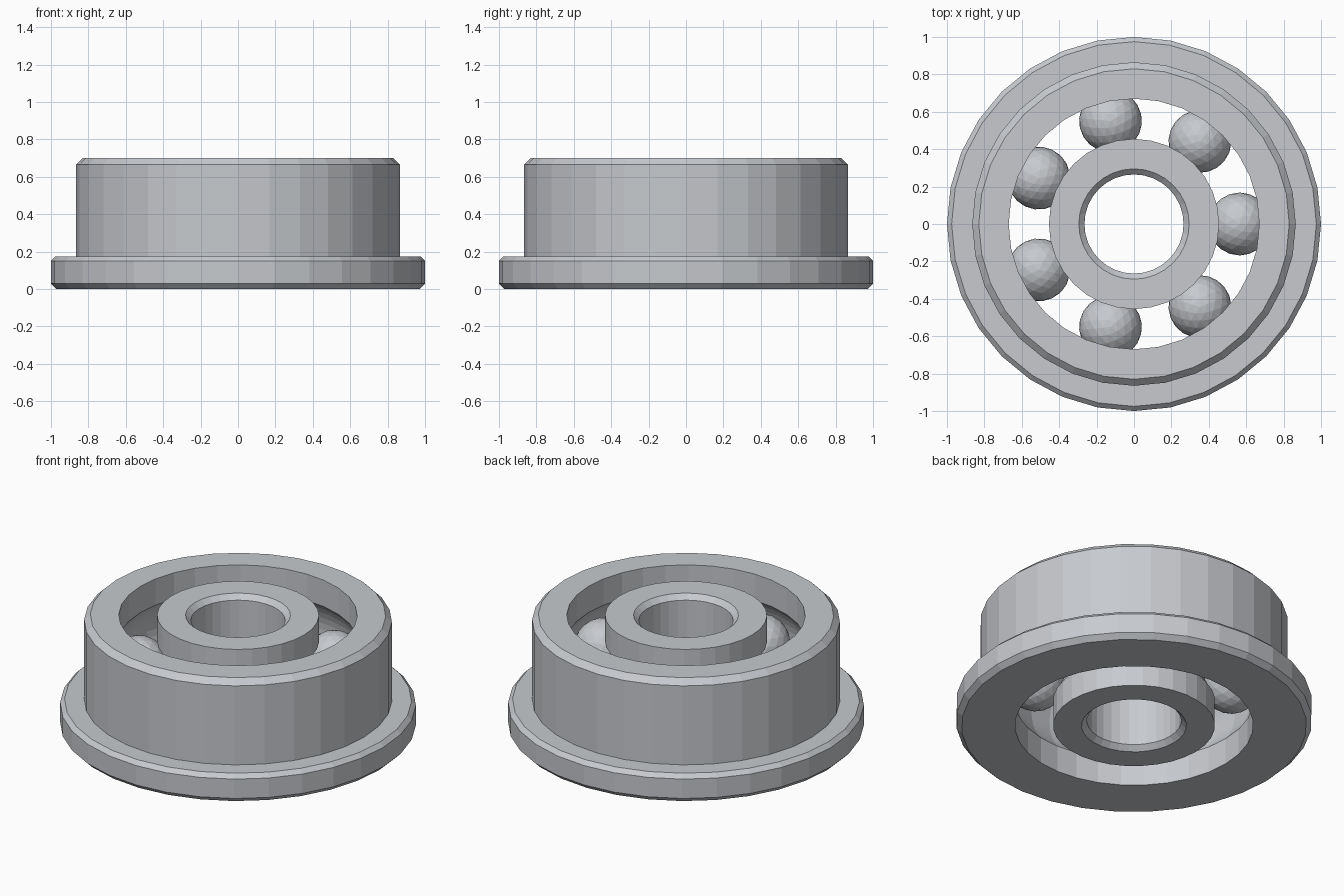
import bpy, bmesh, math
from mathutils import Matrix

if "Cube" in bpy.data.objects:
    bpy.data.objects.remove(bpy.data.objects["Cube"])

HEIGHT = 0.70
MID = HEIGHT / 2
SIDES = 32
BALLS = 7
BALL_RADIUS = 0.168
PITCH_RADIUS = 0.565

steel = bpy.data.materials.new("steel grey")
steel.use_nodes = True
colour = (0.57, 0.59, 0.62, 1)
steel.diffuse_color = colour
steel.node_tree.nodes["Principled BSDF"].inputs["Base Color"].default_value = colour


def make_object(name, bm):
    mesh = bpy.data.meshes.new(name)
    bm.to_mesh(mesh)
    bm.free()
    mesh.materials.append(steel)
    obj = bpy.data.objects.new(name, mesh)
    bpy.context.collection.objects.link(obj)
    return obj


def groove(radius, depth, half, steps=10):
    """Arc points of a ball track, from bottom to top; depth sign sets its direction."""
    arc_radius = (depth ** 2 + half ** 2) / (2 * abs(depth))
    spread = math.asin(half / arc_radius)
    side = math.copysign(1, depth)
    points = []
    for i in range(steps + 1):
        a = spread * (2 * i / steps - 1)
        r = radius + depth - side * arc_radius * (1 - math.cos(a))
        points.append((r, MID + arc_radius * math.sin(a)))
    return points


def lathe(name, profile):
    """Turn a closed (radius, height) profile into a faceted ring."""
    bm = bmesh.new()
    rings = []
    for s in range(SIDES):
        a = 2 * math.pi * s / SIDES
        rings.append([bm.verts.new((r * math.cos(a), r * math.sin(a), z)) for r, z in profile])
    n = len(profile)
    for s in range(SIDES):
        here, there = rings[s], rings[(s + 1) % SIDES]
        for i in range(n):
            j = (i + 1) % n
            bm.faces.new((here[i], there[i], there[j], here[j]))
    bmesh.ops.recalc_face_normals(bm, faces=bm.faces)
    return make_object(name, bm)


# Flanged outer ring with its ball track on the inside
lathe("outer_ring", [
    (0.67, 0), (0.97, 0), (1, 0.03), (1, 0.15), (0.975, 0.175),
    (0.865, 0.175), (0.865, 0.665), (0.83, HEIGHT), (0.67, HEIGHT),
] + groove(0.67, 0.068, 0.187)[::-1])

# Inner ring with chamfered bore and its ball track on the outside
lathe("inner_ring", [
    (0.455, HEIGHT), (0.295, HEIGHT), (0.265, HEIGHT - 0.03),
    (0.265, 0.03), (0.295, 0), (0.455, 0),
] + groove(0.455, -0.063, 0.187))

# Faceted balls between the rings
for k in range(BALLS):
    bm = bmesh.new()
    place = (Matrix.Rotation(2 * math.pi * k / BALLS, 4, "Z")
             @ Matrix.Translation((PITCH_RADIUS, 0, MID)))
    bmesh.ops.create_icosphere(bm, subdivisions=3, radius=BALL_RADIUS, matrix=place)
    make_object(f"ball_{k + 1}", bm)
